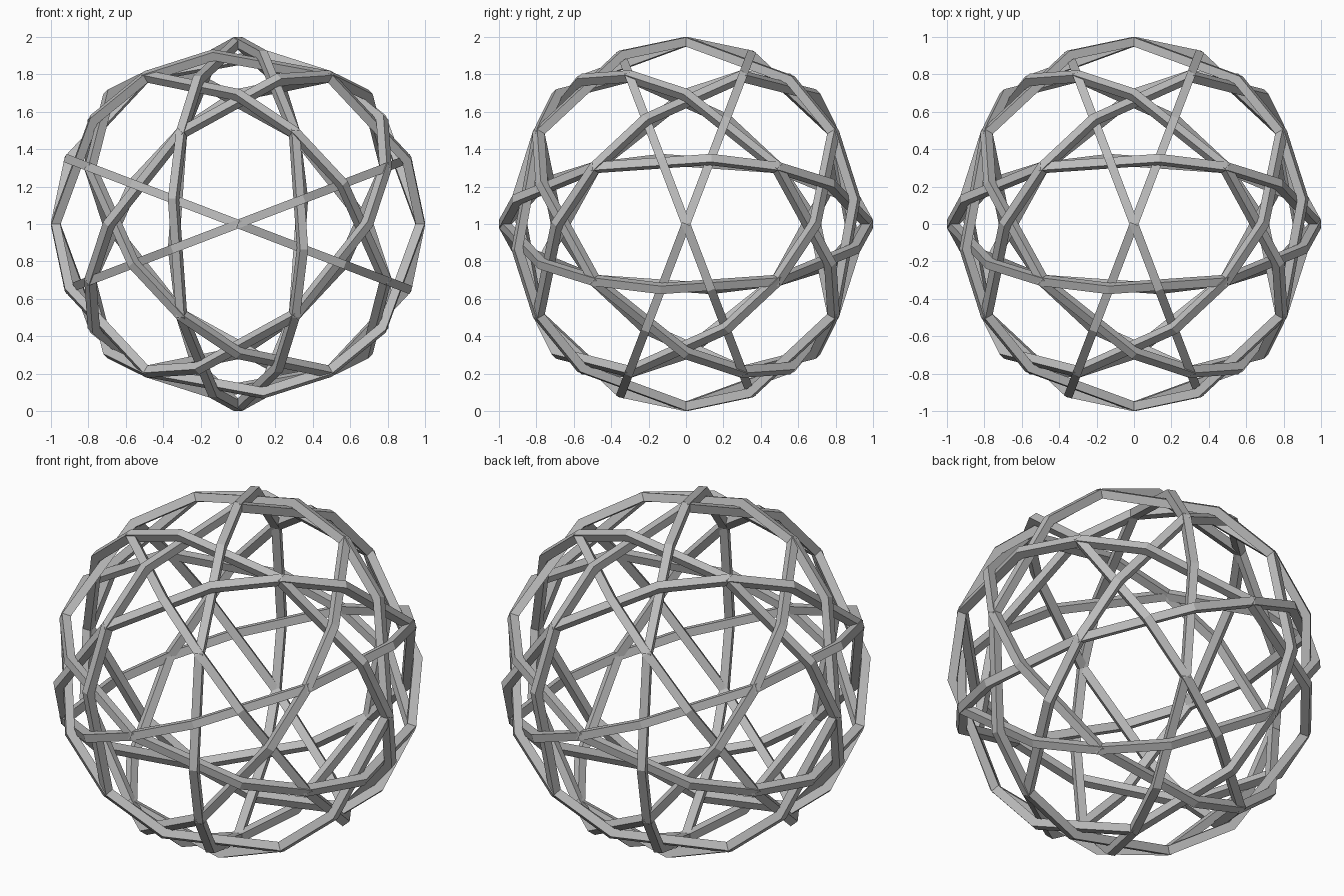
import bpy
import bmesh
from math import sqrt, acos, cos, sin, radians, degrees
from mathutils import Vector

if "Cube" in bpy.data.objects:
    bpy.data.objects.remove(bpy.data.objects["Cube"], do_unlink=True)

PHI = (1 + sqrt(5)) / 2
OUTER, INNER, HALF_WIDTH = 1.0, 0.951, 0.023
CENTRE = Vector((0, 0, 1))

grey = bpy.data.materials.new("mid grey")
grey.use_nodes = True
colour = (0.5, 0.5, 0.5, 1)
grey.diffuse_color = colour
grey.node_tree.nodes["Principled BSDF"].inputs["Base Color"].default_value = colour

# Corner angles of one twelve-sided hoop, repeating every third of a turn
SHORT = degrees(acos((1 + PHI) / (2 * sqrt(2))))
ANGLES = [radians(120 * k + a) for k in range(3)
          for a in (0, SHORT, 60, 120 - SHORT)]


def hoop(name, normal, start):
    """Square-section polygon hoop around normal, first corner at start."""
    n, u = normal.normalized(), start.normalized()
    w = n.cross(u)
    bm = bmesh.new()
    sections = []
    for a in ANGLES:
        d = u * cos(a) + w * sin(a)
        sections.append([bm.verts.new(CENTRE + d * r + n * s * HALF_WIDTH)
                         for r, s in ((OUTER, -1), (OUTER, 1), (INNER, 1), (INNER, -1))])
    for i, here in enumerate(sections):
        after = sections[(i + 1) % len(sections)]
        for j in range(4):
            k = (j + 1) % 4
            bm.faces.new((here[j], here[k], after[k], after[j]))
    bmesh.ops.recalc_face_normals(bm, faces=bm.faces)
    mesh = bpy.data.meshes.new(name)
    bm.to_mesh(mesh)
    bm.free()
    mesh.materials.append(grey)
    bpy.context.collection.objects.link(bpy.data.objects.new(name, mesh))


def flip(v, sx, sy):
    return Vector((v.x * sx, v.y * sy, v.z * sx * sy))


def cycle(v, times):
    for _ in range(times):
        v = Vector((v.z, v.x, v.y))
    return v


# Six hoops that cross in pairs on the main axes
for t in range(3):
    for s, side in ((1, "a"), (-1, "b")):
        n = flip(Vector((-1 / PHI, 0, PHI)), s, s)
        u = flip(Vector((0, -1, 0)), s, s)
        hoop(f"axis_hoop_{t + 1}{side}", cycle(n, t), cycle(u, t))

# Four hoops square to the cube diagonals
for i, (sx, sy) in enumerate(((1, 1), (1, -1), (-1, 1), (-1, -1))):
    hoop(f"diagonal_hoop_{i + 1}", flip(Vector((1, 1, 1)), sx, sy),
         flip(Vector((-PHI, 1, 1 / PHI)), sx, sy))
